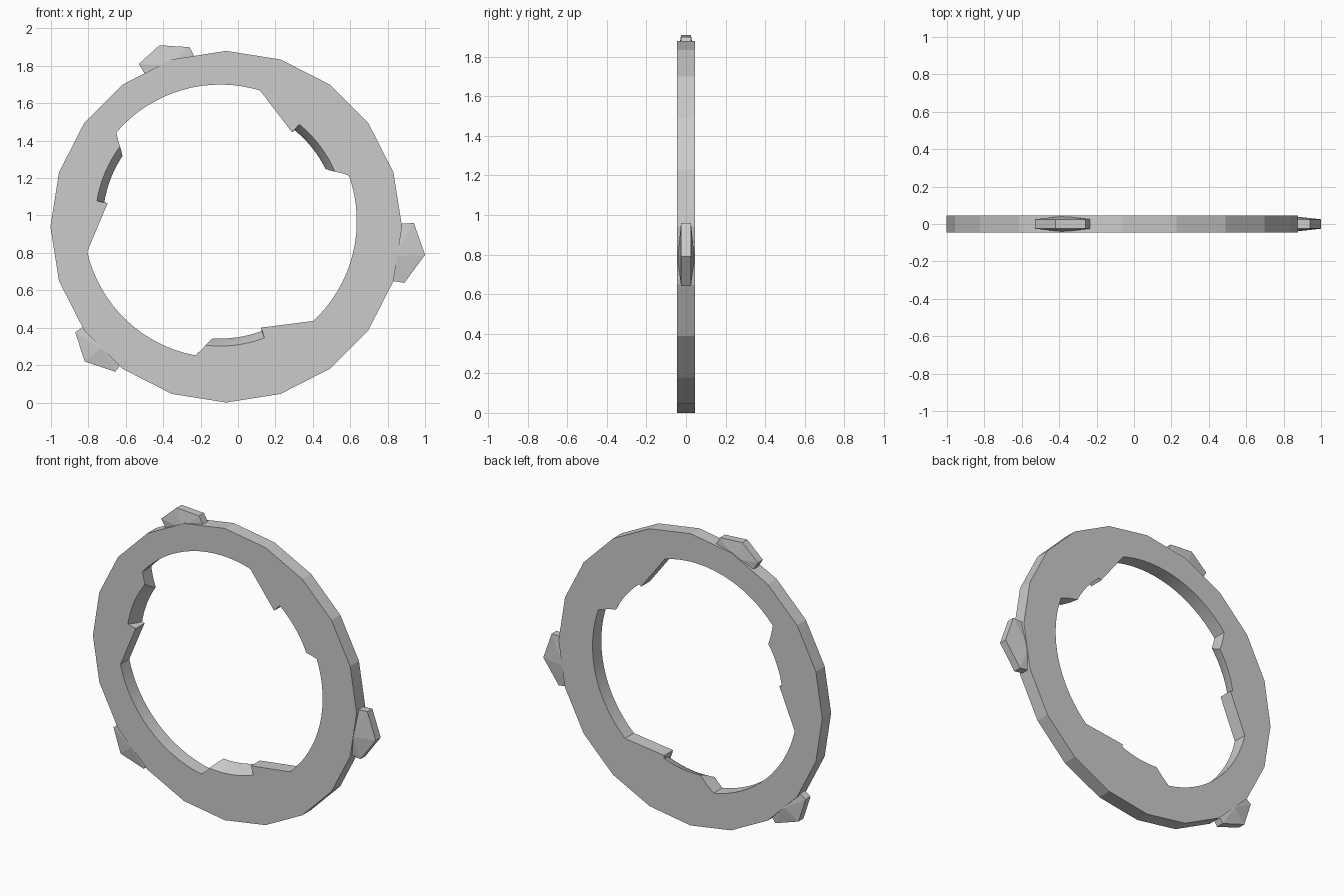
import bpy, bmesh, math

if "Cube" in bpy.data.objects:
    bpy.data.objects.remove(bpy.data.objects["Cube"])

HALF = 0.045                    # half thickness of the ring
OUT_C, OUT_R = (-0.063, 0.94), 0.94
IN_C, IN_R = (-0.095, 0.97), 0.73


def finish(bm, name):
    bmesh.ops.recalc_face_normals(bm, faces=bm.faces[:])
    mesh = bpy.data.meshes.new(name)
    bm.to_mesh(mesh)
    bm.free()
    obj = bpy.data.objects.new(name, mesh)
    bpy.context.collection.objects.link(obj)
    return obj


def polar(c, r, deg, y):
    a = math.radians(deg)
    return (c[0] + r * math.cos(a), y, c[1] + r * math.sin(a))


def arc(a0, a1, r, n):
    return [(a0 + (a1 - a0) * i / n, r) for i in range(n + 1)]


def inner_outline(start, seat_r):
    """Bore outline as (angle, radius): three arcs, each ending in a notched tooth."""
    pts = []
    mid_r = (IN_R + seat_r) / 2 - 0.005
    for k in range(3):
        third = arc(-47, 19.5, IN_R, 16)
        third.append(((19.5 + start) / 2 + 0.4, mid_r))
        third += arc(start, 50.7, seat_r, 8)
        third.append((51, 0.61))
        pts += [(a + 120 * k, r) for a, r in third]
    return pts


def loop_edges(bm, verts):
    return [bm.edges.new((v, verts[(i + 1) % len(verts)])) for i, v in enumerate(verts)]


def bridge(bm, la, lb):
    n = len(la)
    for i in range(n):
        j = (i + 1) % n
        bm.faces.new((la[i], la[j], lb[j], lb[i]))


# Ring: 20-sided rim, round bore with tapered tooth seats
bm = bmesh.new()
outer = [[bm.verts.new(polar(OUT_C, OUT_R, 18 * i, y)) for i in range(20)]
         for y in (-HALF, HALF)]
inner = []
for y, start, seat_r in ((-HALF, 23.3, 0.668), (0, 25, 0.643), (HALF, 26.4, 0.628)):
    inner.append([bm.verts.new(polar(IN_C, r, a, y))
                  for a, r in inner_outline(start, seat_r)])
for o, i, ny in ((outer[0], inner[0], -1), (outer[1], inner[2], 1)):
    edges = loop_edges(bm, o) + loop_edges(bm, i)
    bmesh.ops.triangle_fill(bm, edges=edges, use_beauty=True, normal=(0, ny, 0))
bridge(bm, outer[0], outer[1])
bridge(bm, inner[0], inner[1])
bridge(bm, inner[1], inner[2])
ring = finish(bm, "ring")
bpy.context.view_layer.objects.active = ring
ring.select_set(True)
bpy.ops.object.shade_smooth_by_angle(angle=math.radians(14))


# Faceted lugs on the rim: outline root-tip-root plus a raised centre on each side
def lug(name, outline, centre):
    bm = bmesh.new()
    sides = []
    for s in (-1, 1):
        rim = [bm.verts.new((x, s * 0.025, z)) for x, z in outline]
        hub = bm.verts.new((centre[0], s * 0.043, centre[1]))
        for i, v in enumerate(rim):
            bm.faces.new((v, rim[(i + 1) % len(rim)], hub))
        sides.append(rim)
    bridge(bm, *sides)
    finish(bm, name)


lug("lug_right", [(0.79, 0.95), (0.94, 0.96), (1.0, 0.79), (0.89, 0.64), (0.76, 0.66)],
    (0.84, 0.78))
lug("lug_top", [(-0.47, 1.71), (-0.53, 1.81), (-0.42, 1.91), (-0.26, 1.90), (-0.20, 1.79)],
    (-0.37, 1.80))
lug("lug_left", [(-0.60, 0.24), (-0.655, 0.165), (-0.82, 0.22), (-0.87, 0.375), (-0.78, 0.44)],
    (-0.73, 0.29))
